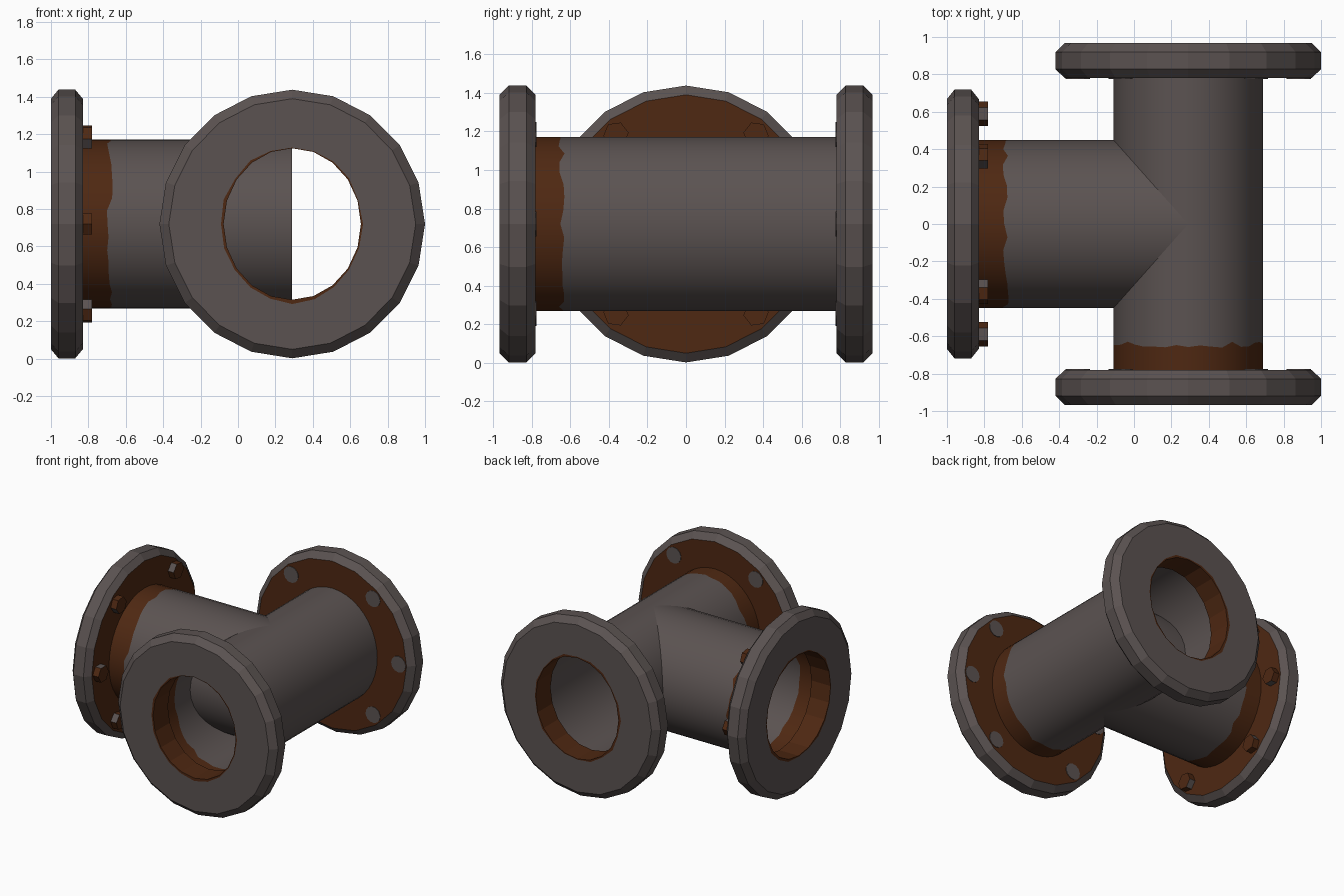
import bpy, bmesh, math, random

if "Cube" in bpy.data.objects:
    bpy.data.objects.remove(bpy.data.objects["Cube"])

random.seed(4)
ZC = 0.72          # height of all pipe axes
MAIN_X = 0.29      # x of the main pipe axis


def material(name, rgb):
    m = bpy.data.materials.new(name)
    m.diffuse_color = (*rgb, 1)
    m.use_nodes = True
    m.node_tree.nodes["Principled BSDF"].inputs["Base Color"].default_value = m.diffuse_color
    return m


MATS = [material("dark_iron", (0.105, 0.086, 0.083)), material("rust", (0.077, 0.021, 0.006))]
IRON, RUST = 0, 1


def place(axis, side, a, b, ang, t):
    """Point on an ellipse (a wide, b high) at distance t along an axis."""
    u, v = a * math.cos(ang), ZC + b * math.sin(ang)
    return (MAIN_X + u, side * t, v) if axis == "y" else (-t, u, v)


def finish(name, bm, smooth=False):
    bmesh.ops.recalc_face_normals(bm, faces=bm.faces[:])
    me = bpy.data.meshes.new(name)
    bm.to_mesh(me)
    bm.free()
    for m in MATS:
        me.materials.append(m)
    ob = bpy.data.objects.new(name, me)
    bpy.context.collection.objects.link(ob)
    for p in me.polygons:
        p.use_smooth = smooth
    return ob


def revolve(name, axis, side, profile, n, closed, smooth):
    """profile rows: half width, half height, t, radial jitter, axial jitter, material of next band"""
    bm = bmesh.new()
    rings = []
    for a, b, t, jr, jt, _ in profile:
        ring = []
        for i in range(n):
            r, d = random.uniform(0, jr), random.uniform(-jt, jt)
            ring.append(bm.verts.new(place(axis, side, a + r, b + r, math.tau * i / n, t + d)))
        rings.append(ring)
    for k in range(len(rings) if closed else len(rings) - 1):
        r0, r1 = rings[k], rings[(k + 1) % len(rings)]
        for i in range(n):
            j = (i + 1) % n
            f = bm.faces.new((r0[i], r0[j], r1[j], r1[i]))
            f.material_index = profile[k][5]
    return finish(name, bm, smooth)


def flange(name, axis, side, t0, t1, ch, bore_a, wide):
    # chamfered disc: rusty inner face and bore, iron rim and outer face
    b = 0.405
    prof = [(bore_a, b, t0, 0, 0, RUST),
            (wide - 0.05, 0.67, t0, 0, 0, IRON),
            (wide, 0.718, t0 + ch, 0, 0, IRON),
            (wide, 0.718, t1 - ch, 0, 0, IRON),
            (wide - 0.05, 0.67, t1, 0, 0, IRON),
            (bore_a + 0.002, b + 0.002, t1, 0.022, 0, RUST),
            (bore_a, b, t1, 0, 0, RUST)]
    revolve(name, axis, side, prof, 20, True, False)


# pipes, each with a ragged band of rust at one end
revolve("main_pipe", "y", 1, [(0.40, 0.452, -0.78, 0, 0, RUST),
                              (0.40, 0.452, -0.645, 0, 0.016, IRON),
                              (0.40, 0.452, 0.78, 0, 0, IRON)], 40, False, True)
revolve("branch_pipe", "x", 1, [(0.45, 0.452, 0.83, 0, 0, RUST),
                                (0.45, 0.452, 0.685, 0, 0.016, IRON),
                                (0.45, 0.452, -MAIN_X, 0, 0, IRON)], 40, False, True)

# flanges
flange("front_flange", "y", -1, 0.78, 0.967, 0.048, 0.367, 0.71)
flange("back_flange", "y", 1, 0.78, 0.967, 0.048, 0.367, 0.71)
flange("branch_flange", "x", 1, 0.83, 1.0, 0.04, 0.405, 0.718)

# bolt positions around a flange
SPOTS = [math.radians(d) for d in (0, 52, 128, 180, 232, 308)]


def disc(bm, axis, side, ang, r, n, t0, t1, sides_mat):
    """Short prism on a flange's inner face; returns nothing, adds to bm."""
    cu, cv = 0.59 * math.cos(ang), 0.59 * math.sin(ang)
    rings = []
    for t in (t0, t1):
        ring = []
        for i in range(n):
            w = math.tau * i / n + ang
            u, v = cu + r * math.cos(w), cv + r * math.sin(w)
            ring.append(bm.verts.new(place(axis, side, math.hypot(u, v), math.hypot(u, v),
                                           math.atan2(v, u), t)))
        rings.append(ring)
    bm.faces.new(rings[1]).material_index = sides_mat(-1)
    for i in range(n):
        j = (i + 1) % n
        f = bm.faces.new((rings[0][i], rings[0][j], rings[1][j], rings[1][i]))
        f.material_index = sides_mat(i)


# bare iron bolt marks on the front and back flanges
for name, side in (("front_bolt_marks", -1), ("back_bolt_marks", 1)):
    bm = bmesh.new()
    for a in SPOTS:
        disc(bm, "y", side, a, 0.065, 12, 0.781, 0.776, lambda i: IRON)
    finish(name, bm)

# hexagonal bolts on the branch flange, partly rusted
bm = bmesh.new()
for a in SPOTS:
    disc(bm, "x", 1, a, 0.066, 6, 0.835, 0.78, lambda i: IRON if i in (1, 4) else RUST)
finish("branch_bolts", bm)
